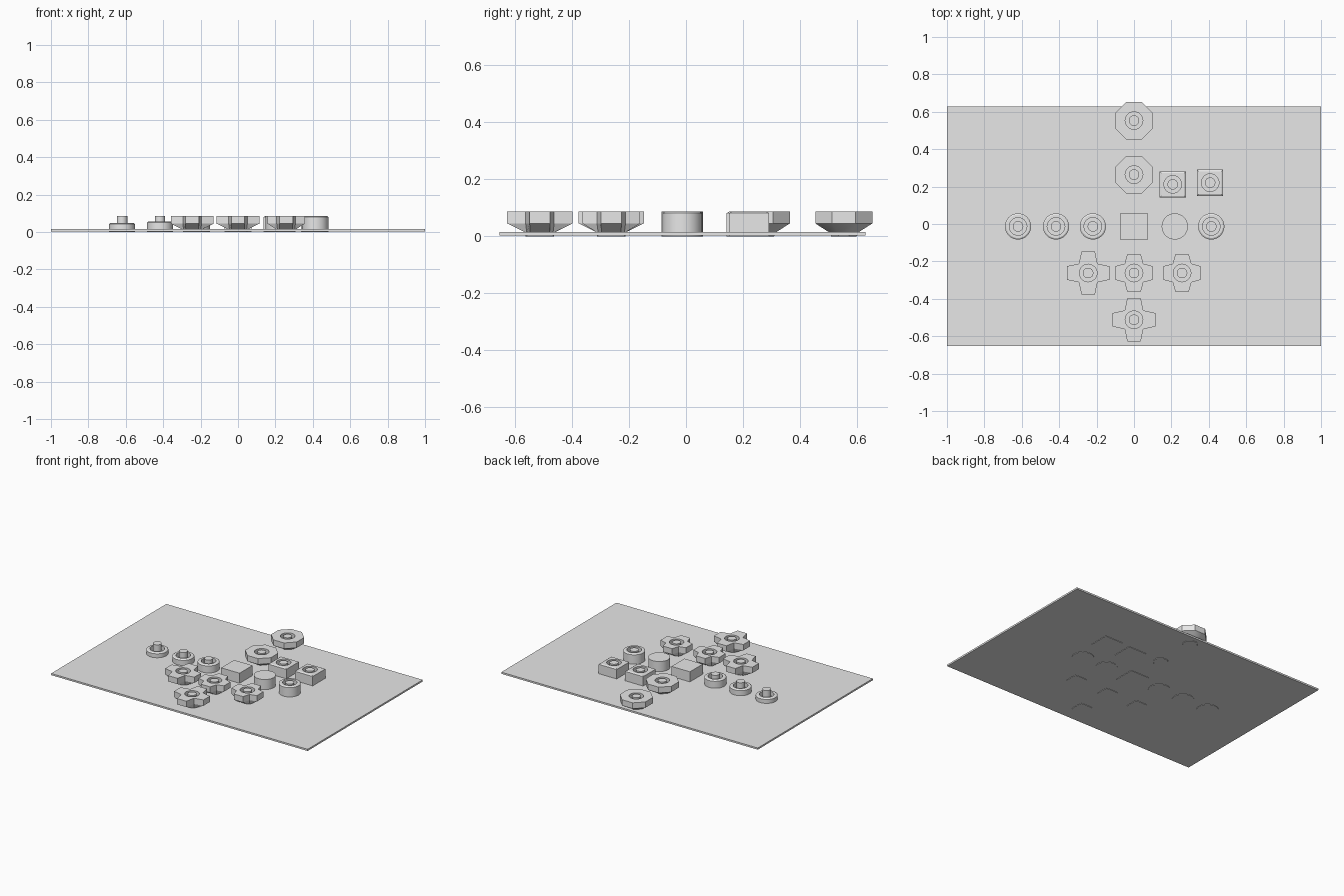
import bpy, bmesh, math

if "Cube" in bpy.data.objects:
    bpy.data.objects.remove(bpy.data.objects["Cube"])

grey = bpy.data.materials.new("light grey")
grey.diffuse_color = (0.8, 0.8, 0.8, 1)
grey.use_nodes = True
grey.node_tree.nodes["Principled BSDF"].inputs["Base Color"].default_value = grey.diffuse_color

TOP = 0.086          # height shared by all pins
PIN, MOAT = 0.028, 0.047


def ngon(r, n, phase=0.0):
    return [(r * math.cos(phase + 2 * math.pi * i / n),
             r * math.sin(phase + 2 * math.pi * i / n)) for i in range(n)]


def square(h):
    return ngon(h * math.sqrt(2), 4, math.pi / 4)


def octagon(apothem):
    return ngon(apothem / math.cos(math.pi / 8), 8, math.pi / 8)


def cross(h, w=0.036, c=0.05):
    # one arm corner set, turned four times
    pts = []
    for k in range(4):
        a = k * math.pi / 2
        for x, y in ((h, -w), (h, w), (c, c)):
            pts.append((x * math.cos(a) - y * math.sin(a),
                        x * math.sin(a) + y * math.cos(a)))
    return pts


def build(name, loc, levels, pin=True, depth=0.03):
    """Stack outline levels [(points, z)], then cut a moat with a centre pin."""
    bm = bmesh.new()

    def ring(pts, z):
        vs = [bm.verts.new((x, y, z)) for x, y in pts]
        n = len(vs)
        return vs, [bm.edges.new((vs[i], vs[(i + 1) % n])) for i in range(n)]

    def skin(rings):
        for (a, _), (b, _) in zip(rings, rings[1:]):
            n = len(a)
            for i in range(n):
                j = (i + 1) % n
                bm.faces.new((a[i], a[j], b[j], b[i]))

    outer = [ring(p, z) for p, z in levels]
    skin(outer)
    bm.faces.new(outer[0][0][::-1])
    if pin:
        z = levels[-1][1]
        inner = [ring(ngon(r, 32), h) for r, h in
                 ((MOAT, z), (MOAT, z - depth), (PIN, z - depth), (PIN, TOP))]
        skin(inner)
        bm.faces.new(inner[-1][0])
        bmesh.ops.triangle_fill(bm, use_beauty=True, normal=(0, 0, 1),
                                edges=outer[-1][1] + inner[0][1])
    else:
        bm.faces.new(outer[-1][0])
    bmesh.ops.recalc_face_normals(bm, faces=bm.faces[:])
    me = bpy.data.meshes.new(name)
    bm.to_mesh(me)
    bm.free()
    me.materials.append(grey)
    ob = bpy.data.objects.new(name, me)
    ob.location = (loc[0], loc[1], 0)
    bpy.context.collection.objects.link(ob)
    bpy.ops.object.select_all(action='DESELECT')
    ob.select_set(True)
    bpy.context.view_layer.objects.active = ob
    bpy.ops.object.shade_smooth_by_angle(angle=math.radians(25))
    return ob


# base plate
plate = [(-1, -0.653), (1, -0.653), (1, 0.629), (-1, 0.629)]
build("base_plate", (0, 0), [(plate, 0.003), (plate, 0.015)], pin=False)

# round buttons, stepping up in height to the right
for i, (x, h) in enumerate(((-0.62, 0.048), (-0.417, 0.056),
                            (-0.22, 0.069), (0.413, TOP))):
    build(f"round_button_{i + 1}", (x, -0.013),
          [(ngon(0.07, 48), 0), (ngon(0.07, 48), h - 0.005),
           (ngon(0.062, 48), h)])

# plain block and plain cylinder
build("plain_block", (0, -0.013), [(square(0.072), 0), (square(0.072), TOP)], pin=False)
build("plain_cylinder", (0.218, -0.013),
      [(ngon(0.07, 48), 0), (ngon(0.07, 48), TOP)], pin=False)

# square buttons with a chamfered rim
for i, (x, y) in enumerate(((0.207, 0.212), (0.407, 0.221))):
    build(f"square_button_{i + 1}", (x, y),
          [(square(0.07), 0), (square(0.07), TOP - 0.005), (square(0.061), TOP)])

# octagonal knobs, tapered below
for i, y in enumerate((0.264, 0.553)):
    build(f"octagon_knob_{i + 1}", (0, y),
          [(octagon(0.045), 0), (octagon(0.05), 0.013),
           (octagon(0.1), 0.045), (octagon(0.1), TOP)])

# cross knobs, tapered below
for i, (x, y, h) in enumerate(((-0.245, -0.262, 0.114), (0, -0.262, 0.1),
                               (0.257, -0.262, 0.1), (0, -0.512, 0.115))):
    foot = cross(0.05, 0.034, 0.046)
    build(f"cross_knob_{i + 1}", (x, y),
          [(foot, 0), (foot, 0.013), (cross(h), 0.045), (cross(h), TOP)])
